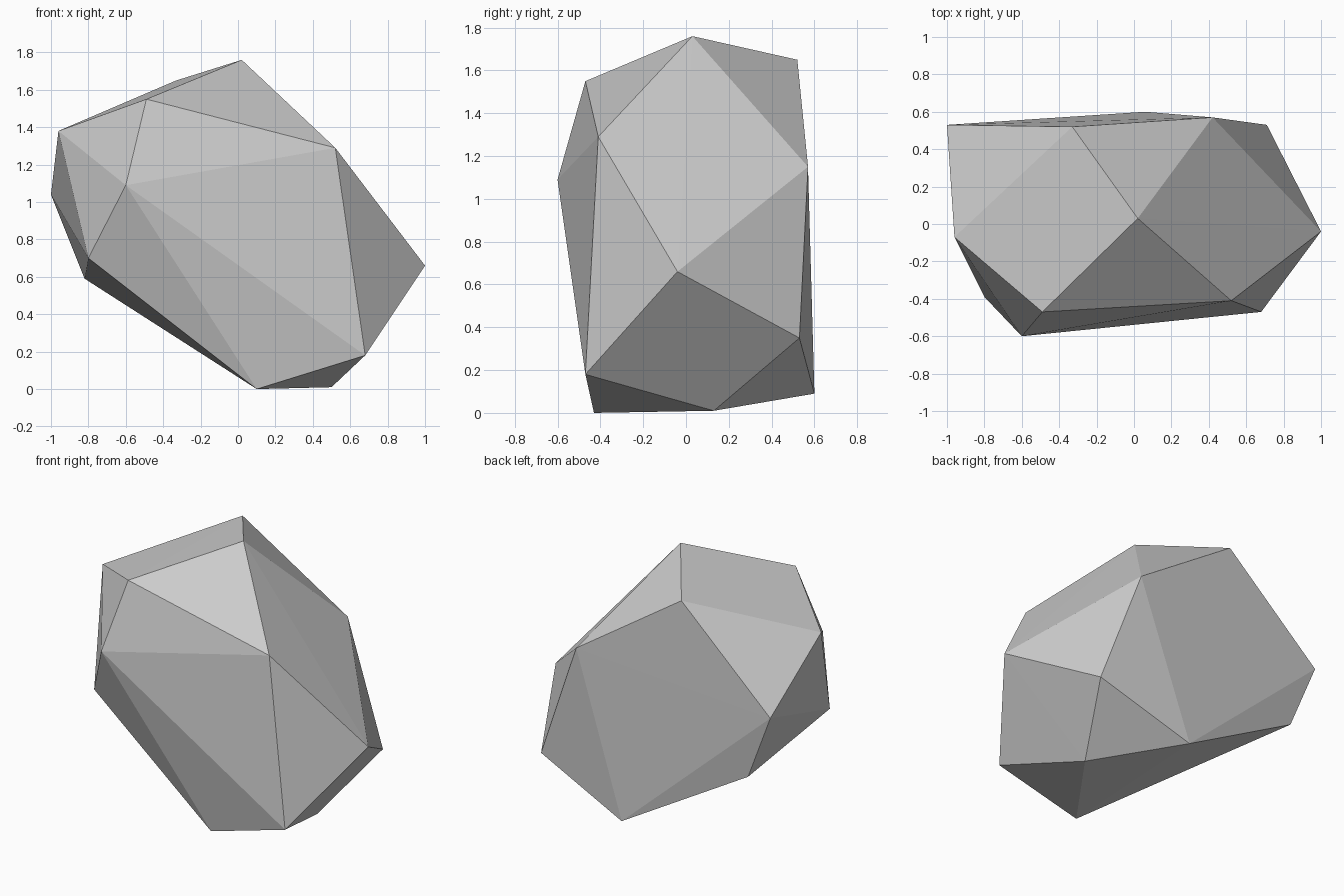
import bpy
import bmesh

if "Cube" in bpy.data.objects:
    bpy.data.objects.remove(bpy.data.objects["Cube"])

# Corner points of the faceted boulder
corners = [
    (0.02, 0.03, 1.76), (-0.33, 0.52, 1.65), (-0.49, -0.47, 1.55),    # crown
    (-0.96, -0.07, 1.38), (0.52, -0.41, 1.29), (0.42, 0.57, 1.15),    # shoulders
    (-0.60, -0.60, 1.09), (-1.00, 0.53, 1.04), (-0.80, -0.39, 0.70),  # left side
    (-0.82, 0.51, 0.59), (1.00, -0.04, 0.66), (0.71, 0.53, 0.35),     # waist
    (0.68, -0.47, 0.18), (0.06, 0.60, 0.09),                          # lower edge
    (0.10, -0.43, 0.00), (0.50, 0.13, 0.01),                          # foot
]

# Stone material
stone = bpy.data.materials.new("stone grey")
stone.diffuse_color = (0.6, 0.6, 0.6, 1.0)
stone.use_nodes = True
stone.node_tree.nodes["Principled BSDF"].inputs["Base Color"].default_value = stone.diffuse_color

# Flat-faced boulder wrapped around the corners
bm = bmesh.new()
for p in corners:
    bm.verts.new(p)
hull = bmesh.ops.convex_hull(bm, input=bm.verts[:])
inside = [g for g in hull["geom_interior"] if isinstance(g, bmesh.types.BMVert)]
bmesh.ops.delete(bm, geom=inside, context="VERTS")
bmesh.ops.recalc_face_normals(bm, faces=bm.faces[:])

mesh = bpy.data.meshes.new("boulder")
bm.to_mesh(mesh)
bm.free()
mesh.materials.append(stone)
boulder = bpy.data.objects.new("boulder", mesh)
bpy.context.collection.objects.link(boulder)
